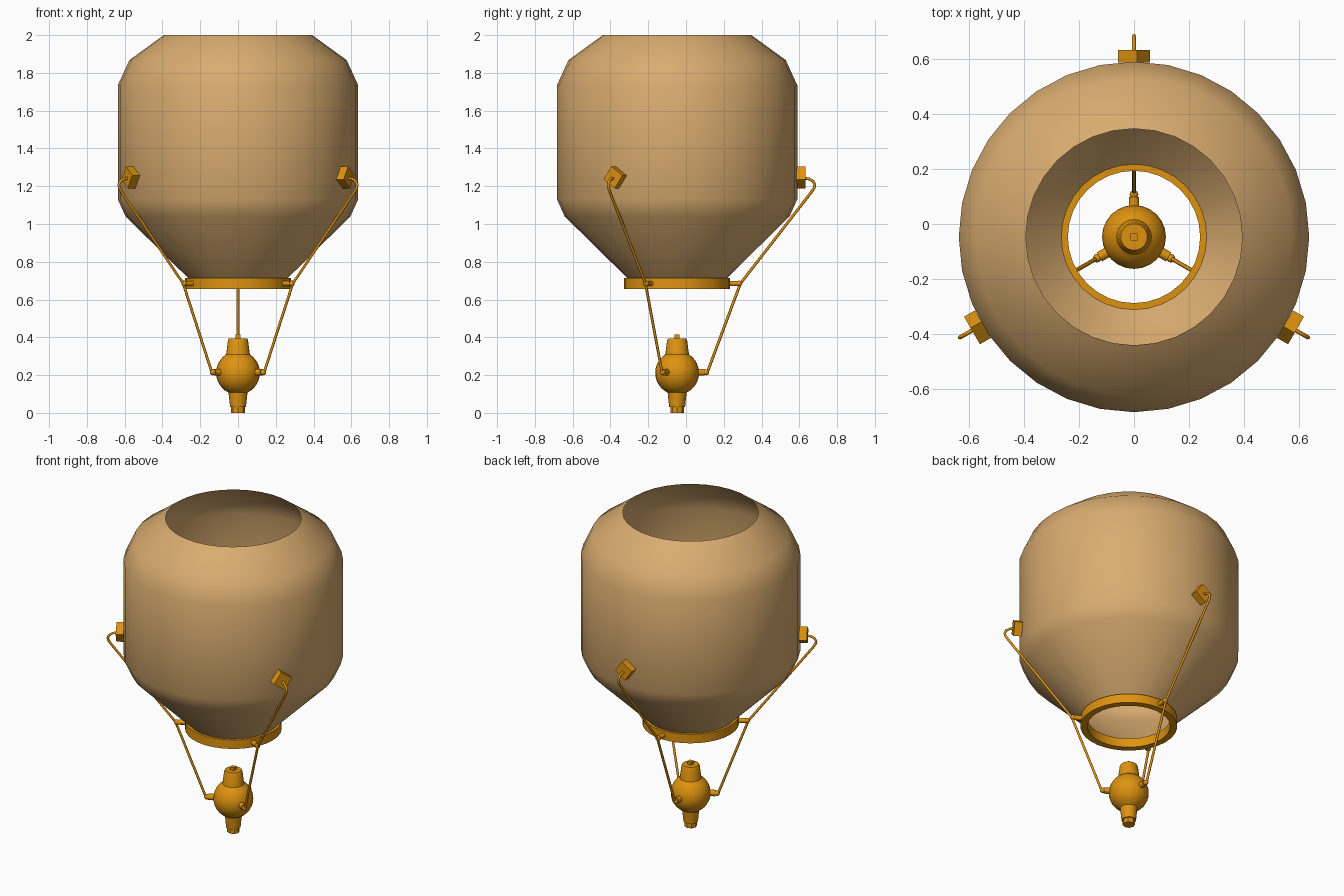
import bpy, bmesh, math
from mathutils import Vector, Matrix

if "Cube" in bpy.data.objects:
    bpy.data.objects.remove(bpy.data.objects["Cube"])

AXIS_Y = -0.047


def material(name, col):
    m = bpy.data.materials.new(name)
    m.diffuse_color = (*col, 1)
    m.use_nodes = True
    m.node_tree.nodes["Principled BSDF"].inputs["Base Color"].default_value = m.diffuse_color
    return m


TAN = material("tan_shade", (0.69, 0.41, 0.16))
GOLD = material("brass", (0.73, 0.29, 0.005))


def finish(bm, name, mat, angle=None):
    me = bpy.data.meshes.new(name)
    bmesh.ops.translate(bm, verts=bm.verts, vec=(0, AXIS_Y, 0))
    bm.to_mesh(me)
    bm.free()
    ob = bpy.data.objects.new(name, me)
    bpy.context.collection.objects.link(ob)
    me.materials.append(mat)
    if angle:
        bpy.ops.object.select_all(action='DESELECT')
        ob.select_set(True)
        bpy.context.view_layer.objects.active = ob
        bpy.ops.object.shade_smooth_by_angle(angle=math.radians(angle))
    return ob


def lathe(name, profile, n, mat, angle, closed=False):
    # revolve (radius, z) points round the vertical axis
    bm = bmesh.new()
    rings = []
    for r, z in profile:
        rings.append([bm.verts.new((r * math.cos(2 * math.pi * (i + 0.0) / n),
                                    r * math.sin(2 * math.pi * i / n), z)) for i in range(n)])
    pairs = list(zip(rings, rings[1:]))
    if closed:
        pairs.append((rings[-1], rings[0]))
    for a, b in pairs:
        for i in range(n):
            j = (i + 1) % n
            bm.faces.new((a[i], a[j], b[j], b[i]))
    return finish_caps(bm, rings, name, mat, angle, closed)


def finish_caps(bm, rings, name, mat, angle, closed):
    if not closed and name != "shade":
        bm.faces.new(list(reversed(rings[0])))
        bm.faces.new(rings[-1])
    if closed:
        bmesh.ops.recalc_face_normals(bm, faces=bm.faces)
    return finish(bm, name, mat, angle)


# open glass shade
lathe("shade", [(0.25, 0.70), (0.265, 0.715), (0.595, 1.04), (0.636, 1.13), (0.636, 1.735),
                (0.575, 1.868), (0.393, 2.0)], 32, TAN, 60)

# collar ring under the shade
lathe("collar_ring", [(0.28, 0.657), (0.28, 0.714), (0.24, 0.714), (0.24, 0.657)],
      32, GOLD, 30, closed=True)

# central body: foot, lower neck, ball, upper neck
ball = [(0.116 * math.cos(math.radians(a)), 0.212 + 0.116 * math.sin(math.radians(a)))
        for a in range(-64, 58, 11)]
lathe("body", [(0.042, 0.03), (0.051, 0.115)] + ball + [(0.062, 0.315), (0.053, 0.385), (0.048, 0.395)],
      24, GOLD, 35)
lathe("foot", [(0.036, 0.0), (0.036, 0.032)], 8, GOLD, 30)

# square finial on top of the body
bm = bmesh.new()
bmesh.ops.create_cube(bm, size=1, matrix=Matrix.Translation((0, 0, 0.4)) @ Matrix.Diagonal((0.026, 0.026, 0.03, 1)))
finish(bm, "finial", GOLD)


def cylinder(bm, r0, r1, a, b, z, n=10):
    # peg lying along the radial (local +x) direction
    m = Matrix.Translation(((a + b) / 2, 0, z)) @ Matrix.Rotation(math.pi / 2, 4, 'Y')
    bmesh.ops.create_cone(bm, cap_ends=True, segments=n, radius1=r0, radius2=r1, depth=b - a, matrix=m)


def tube(bm, pts, r, n=8):
    # round rod through points in the local xz plane
    pts = [Vector((x, 0, z)) for x, z in pts]
    side = Vector((0, 1, 0))
    rings = []
    for i, p in enumerate(pts):
        d0 = (p - pts[max(i - 1, 0)]).normalized()
        d1 = (pts[min(i + 1, len(pts) - 1)] - p).normalized()
        up = (d0 + d1).normalized().cross(side)
        rings.append([bm.verts.new(p + r * (math.cos(t) * side + math.sin(t) * up))
                      for t in (2 * math.pi * k / n for k in range(n))])
    for a, b in zip(rings, rings[1:]):
        for i in range(n):
            j = (i + 1) % n
            bm.faces.new((a[i], a[j], b[j], b[i]))
    bm.faces.new(list(reversed(rings[0])))
    bm.faces.new(rings[-1])
    bmesh.ops.recalc_face_normals(bm, faces=bm.faces)


# three arms, each with clip, rod and two pegs
for k, deg in enumerate((90, 210, 330)):
    rot = Matrix.Rotation(math.radians(deg), 4, 'Z')

    bm = bmesh.new()
    tube(bm, [(0.66, 1.245), (0.70, 1.238), (0.72, 1.226), (0.729, 1.208), (0.725, 1.19), (0.71, 1.168),
              (0.335, 0.685), (0.16, 0.215)], 0.0075)
    bm.transform(rot)
    finish(bm, f"arm_rod_{k}", GOLD, 50)

    bm = bmesh.new()
    bmesh.ops.create_cube(bm, size=1, matrix=Matrix.Translation((0.656, 0, 1.247))
                          @ Matrix.Rotation(math.radians(-35), 4, 'X') @ Matrix.Diagonal((0.046, 0.083, 0.083, 1)))
    bm.transform(rot)
    finish(bm, f"arm_clip_{k}", GOLD)

    bm = bmesh.new()
    for a, b, z, r in ((0.27, 0.32, 0.685, 0.015), (0.10, 0.145, 0.215, 0.019)):
        cylinder(bm, r, r, a, b, z)
        bmesh.ops.create_uvsphere(bm, u_segments=10, v_segments=6, radius=0.016,
                                  matrix=Matrix.Translation((b + 0.009, 0, z)))
    bm.transform(rot)
    finish(bm, f"arm_pegs_{k}", GOLD, 40)
